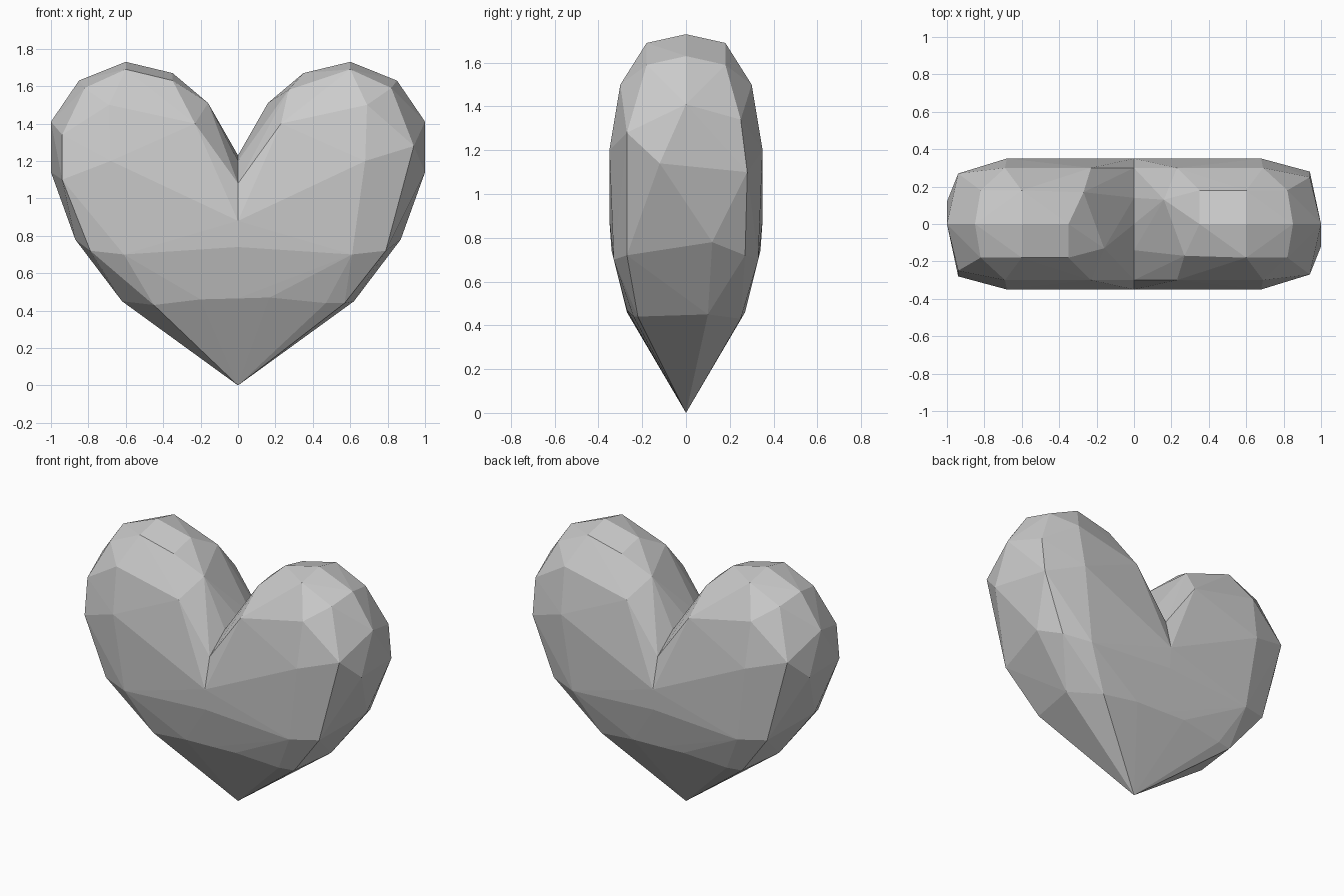
import bpy
import bmesh
from math import pi
from mathutils import Matrix, Vector

default_cube = bpy.data.objects.get("Cube")
if default_cube:
    bpy.data.objects.remove(default_cube, do_unlink=True)


def make_material(name, colour):
    material = bpy.data.materials.new(name)
    material.use_nodes = True
    material.diffuse_color = colour
    shader = material.node_tree.nodes["Principled BSDF"]
    shader.inputs["Base Color"].default_value = colour
    return material


def front_and_back(points):
    """Return every point together with its copy reflected through y."""
    return [Vector((x, side * y, z)) for x, y, z in points for side in (-1, 1)]


# Middle section shared by both lobes, from the bottom tip to the notch
middle_points = front_and_back([
    (0, 0, 0), (0, .27, .465), (0, .34, .74), (0, .35, .88),
    (0, .3, 1.08), (0, .14, 1.2), (0, 0, 1.23),
])

# Rounded cheeks, crown and lower flank of one lobe
lobe_points = front_and_back([
    (.68, .35, 1.2), (.69, .3, 1.5), (.23, .3, 1.4),
    (.6, .18, 1.69), (.82, .18, 1.59), (.61, .33, .7),
    (.79, .27, .72), (.35, 0, 1.67), (.6, 0, 1.73), (.85, 0, 1.63),
])

# Irregular facets that differ between the front and back of a lobe
front_facets = [Vector(p) for p in (
    (.27, -.17, 1.58), (.94, -.27, 1.28), (1, -.12, 1.14),
    (.57, -.22, .44), (.47, -.24, .44), (.17, -.27, .47),
)]
back_facets = [Vector(p) for p in (
    (.16, .13, 1.51), (.35, .18, 1.63), (.94, .28, 1.1), (.94, .25, 1.34),
    (1, 0, 1.41), (.87, .12, .78), (.62, .1, .45), (.45, .25, .43), (.2, .27, .46),
)]


def build_lobe(bm):
    """Wrap one convex lobe in flat facets, leaving its middle side open."""
    verts = [bm.verts.new(p) for p in
             middle_points + lobe_points + front_facets + back_facets]
    bmesh.ops.remove_doubles(bm, verts=verts, dist=.001)
    hull = bmesh.ops.convex_hull(bm, input=bm.verts[:])
    spare = {v for v in hull["geom_interior"] + hull["geom_unused"]
             if isinstance(v, bmesh.types.BMVert) and v.is_valid}
    bmesh.ops.delete(bm, geom=list(spare), context="VERTS")
    caps = [f for f in bm.faces if all(abs(v.co.x) < .001 for v in f.verts)]
    bmesh.ops.delete(bm, geom=caps, context="FACES")


# Heart made from one lobe and its half-turned twin, welded down the middle
bm = bmesh.new()
build_lobe(bm)
twin = bmesh.ops.duplicate(bm, geom=bm.verts[:] + bm.edges[:] + bm.faces[:])
twin_verts = [g for g in twin["geom"] if isinstance(g, bmesh.types.BMVert)]
bmesh.ops.rotate(bm, verts=twin_verts, cent=(0, 0, 0),
                 matrix=Matrix.Rotation(pi, 3, "Z"))
bmesh.ops.remove_doubles(bm, verts=bm.verts[:], dist=.001)
bmesh.ops.recalc_face_normals(bm, faces=bm.faces[:])

mesh = bpy.data.meshes.new("heart")
bm.to_mesh(mesh)
bm.free()
mesh.materials.append(make_material("plain grey", (.6, .6, .6, 1)))
heart = bpy.data.objects.new("heart", mesh)
bpy.context.collection.objects.link(heart)
